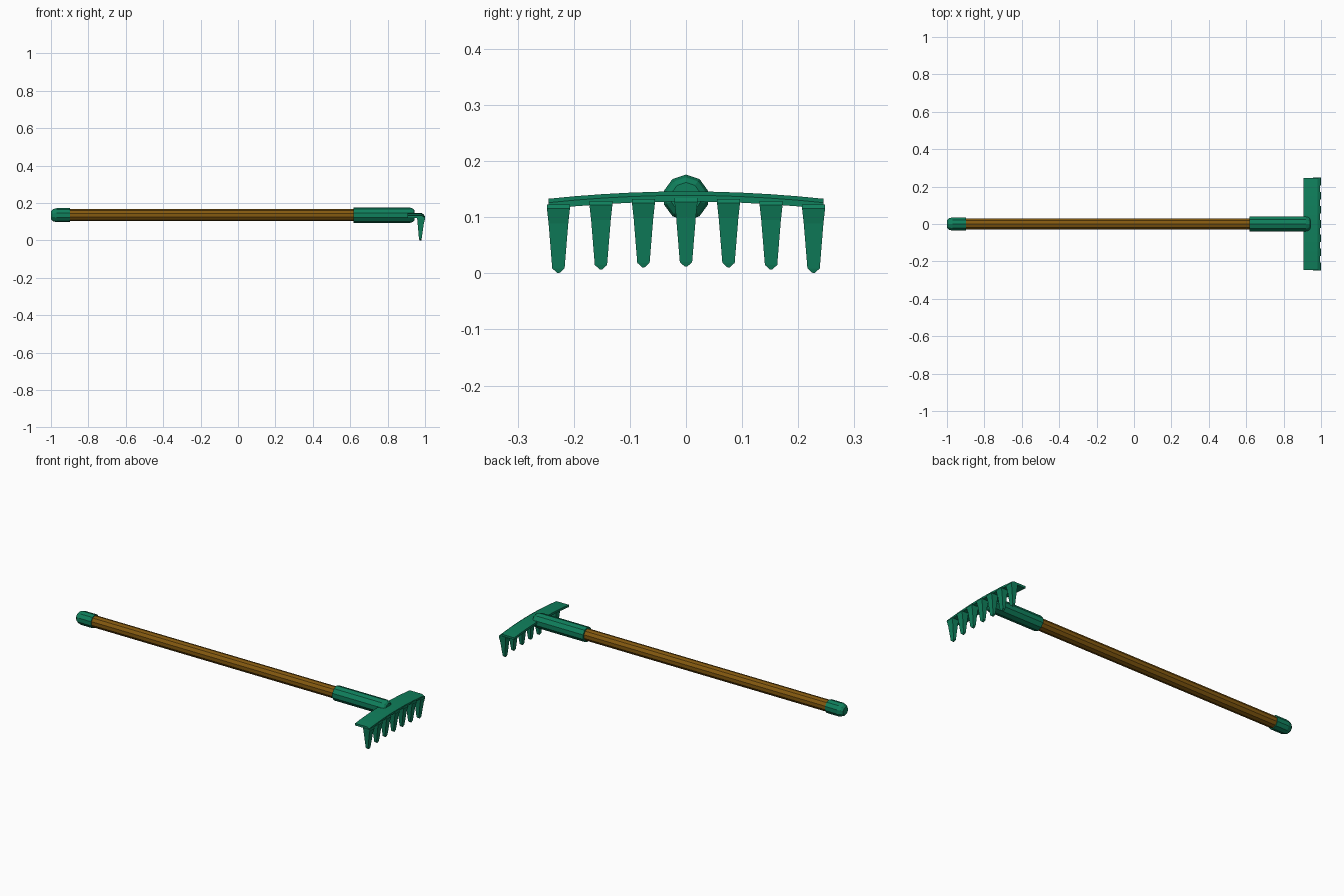
import bpy, bmesh, math

if "Cube" in bpy.data.objects:
    bpy.data.objects.remove(bpy.data.objects["Cube"])

def material(name, col):
    m = bpy.data.materials.new(name)
    m.diffuse_color = (*col, 1)
    m.use_nodes = True
    m.node_tree.nodes["Principled BSDF"].inputs["Base Color"].default_value = m.diffuse_color
    return m

GREEN = material("green metal", (0.005, 0.215, 0.107))
WOOD = material("brown wood", (0.23, 0.10, 0.005))
AXIS_Z = 0.135

def loft(name, rings, mat):
    """Skin a list of equal-length closed rings and cap both ends."""
    bm = bmesh.new()
    vs = [[bm.verts.new(p) for p in r] for r in rings]
    n = len(vs[0])
    for a, b in zip(vs, vs[1:]):
        for i in range(n):
            j = (i + 1) % n
            bm.faces.new((a[i], a[j], b[j], b[i]))
    bm.faces.new(vs[0])
    bm.faces.new(vs[-1])
    bmesh.ops.recalc_face_normals(bm, faces=bm.faces)
    me = bpy.data.meshes.new(name)
    bm.to_mesh(me)
    bm.free()
    me.materials.append(mat)
    ob = bpy.data.objects.new(name, me)
    bpy.context.collection.objects.link(ob)
    return ob

def rod(name, profile, mat, sides=10):
    """Ten-sided turned part along x from (x, radius) pairs."""
    ang = [2 * math.pi * i / sides for i in range(sides)]
    loft(name, [[(x, r * math.sin(a), AXIS_Z + r * math.cos(a)) for a in ang]
                for x, r in profile], mat)

# Pole with its end cap and the socket of the head
rod("pole", [(-0.93, 0.032), (0.66, 0.032)], WOOD)
rod("end_cap", [(-1.0, 0.022), (-0.99, 0.032), (-0.97, 0.0375), (-0.897, 0.0375)], GREEN)
rod("socket", [(0.618, 0.041), (0.92, 0.041), (0.935, 0.036), (0.943, 0.027)], GREEN)

# Arched head plate with a turned-down front edge
def drop(y):
    return 0.013 * (y / 0.245) ** 2

section = [(0.905, 0.134), (0.905, 0.146), (0.982, 0.146), (0.994, 0.139),
           (0.994, 0.128), (0.965, 0.128), (0.955, 0.134)]
stations = [(-0.245 + 0.49 * i / 10) for i in range(11)]
loft("head_plate", [[(x, y, z - drop(y)) for x, z in section] for y in stations], GREEN)

# Seven tapered tines with pointed tips
for i in range(-3, 4):
    yc = i * 0.0758
    d = drop(yc)
    levels = [(0.134, 0.958, 0.997, 0.0205), (0.127, 0.958, 1.0, 0.0205),
              (0.1, 0.9605, 0.993, 0.0175), (0.02, 0.9675, 0.982, 0.011),
              (0.012, 0.97, 0.98, 0.002)]
    loft("tine_%d" % (i + 4),
         [[(x0, yc - w, z - d), (x1, yc - w, z - d), (x1, yc + w, z - d), (x0, yc + w, z - d)]
          for z, x0, x1, w in levels], GREEN)
